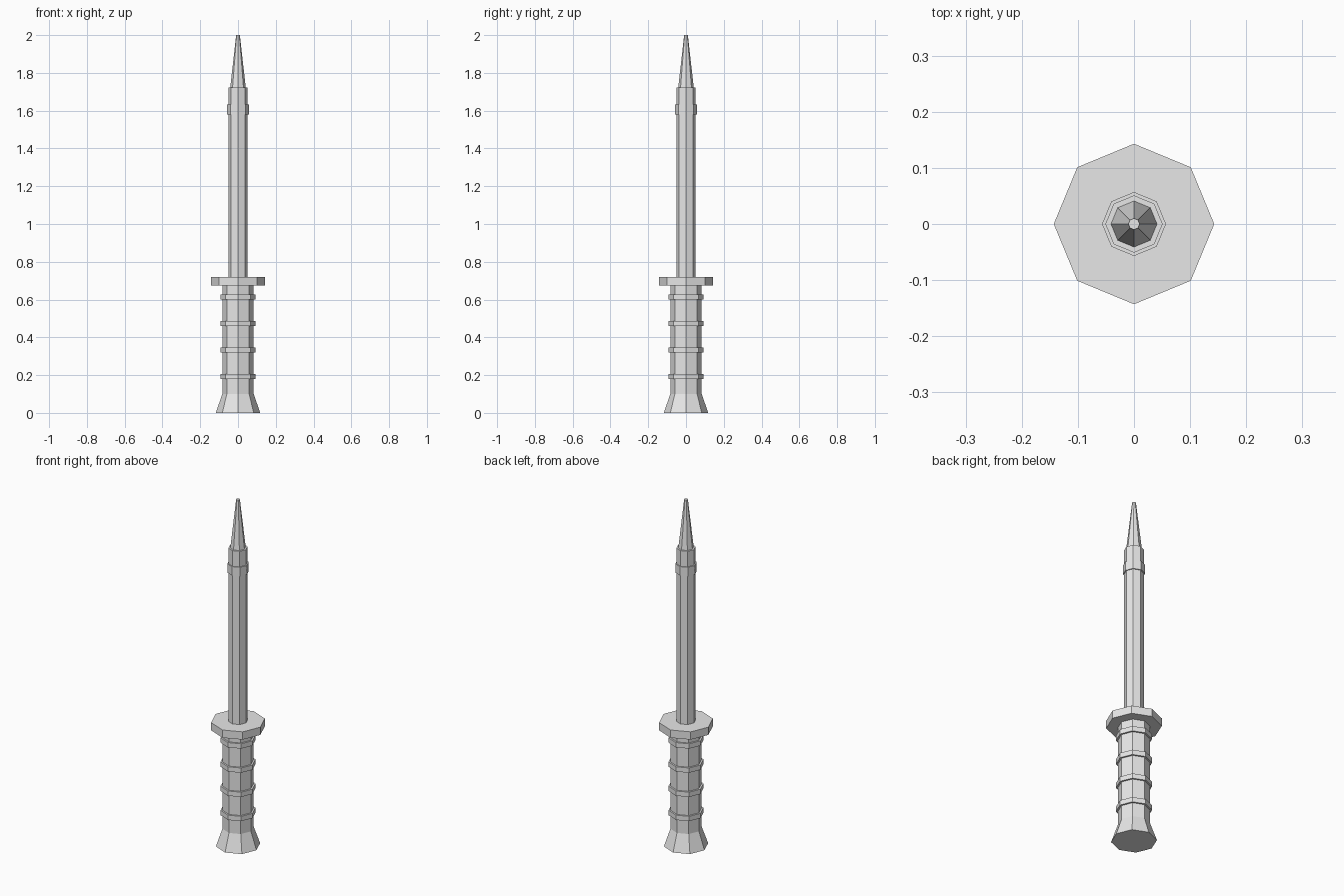
import bpy
import bmesh
from math import cos, sin, tau

cube = bpy.data.objects.get("Cube")
if cube:
    bpy.data.objects.remove(cube, do_unlink=True)

SIDES = 8

grey = bpy.data.materials.new("light grey")
grey.use_nodes = True
COLOUR = (0.8, 0.8, 0.8, 1)
grey.diffuse_color = COLOUR
grey.node_tree.nodes["Principled BSDF"].inputs["Base Color"].default_value = COLOUR


def prism(name, z0, z1, r0, r1=None):
    """Closed octagonal prism or taper standing between two heights."""
    r1 = r0 if r1 is None else r1
    bm = bmesh.new()
    rings = [[bm.verts.new((r * cos(tau * i / SIDES), r * sin(tau * i / SIDES), z))
              for i in range(SIDES)] for r, z in ((r0, z0), (r1, z1))]
    low, high = rings
    for i in range(SIDES):
        j = (i + 1) % SIDES
        bm.faces.new((low[i], low[j], high[j], high[i]))
    bm.faces.new(low[::-1])
    bm.faces.new(high)
    mesh = bpy.data.meshes.new(name)
    bm.to_mesh(mesh)
    bm.free()
    mesh.materials.append(grey)
    obj = bpy.data.objects.new(name, mesh)
    bpy.context.collection.objects.link(obj)
    return obj


# Handle: flared pommel, grip and raised bands
prism("pommel", 0, 0.1, 0.118, 0.083)
prism("grip", 0.1, 0.675, 0.083)
for n in range(4):
    z = 0.193 + 0.14 * n
    prism(f"grip_band_{n + 1}", z - 0.014, z + 0.014, 0.093)

# Guard plate
prism("guard", 0.674, 0.719, 0.143)

# Shaft with collar and pointed tip
prism("shaft", 0.719, 1.722, 0.051)
prism("shaft_collar", 1.58, 1.632, 0.057)
prism("tip", 1.722, 2.0, 0.041, 0.01)
